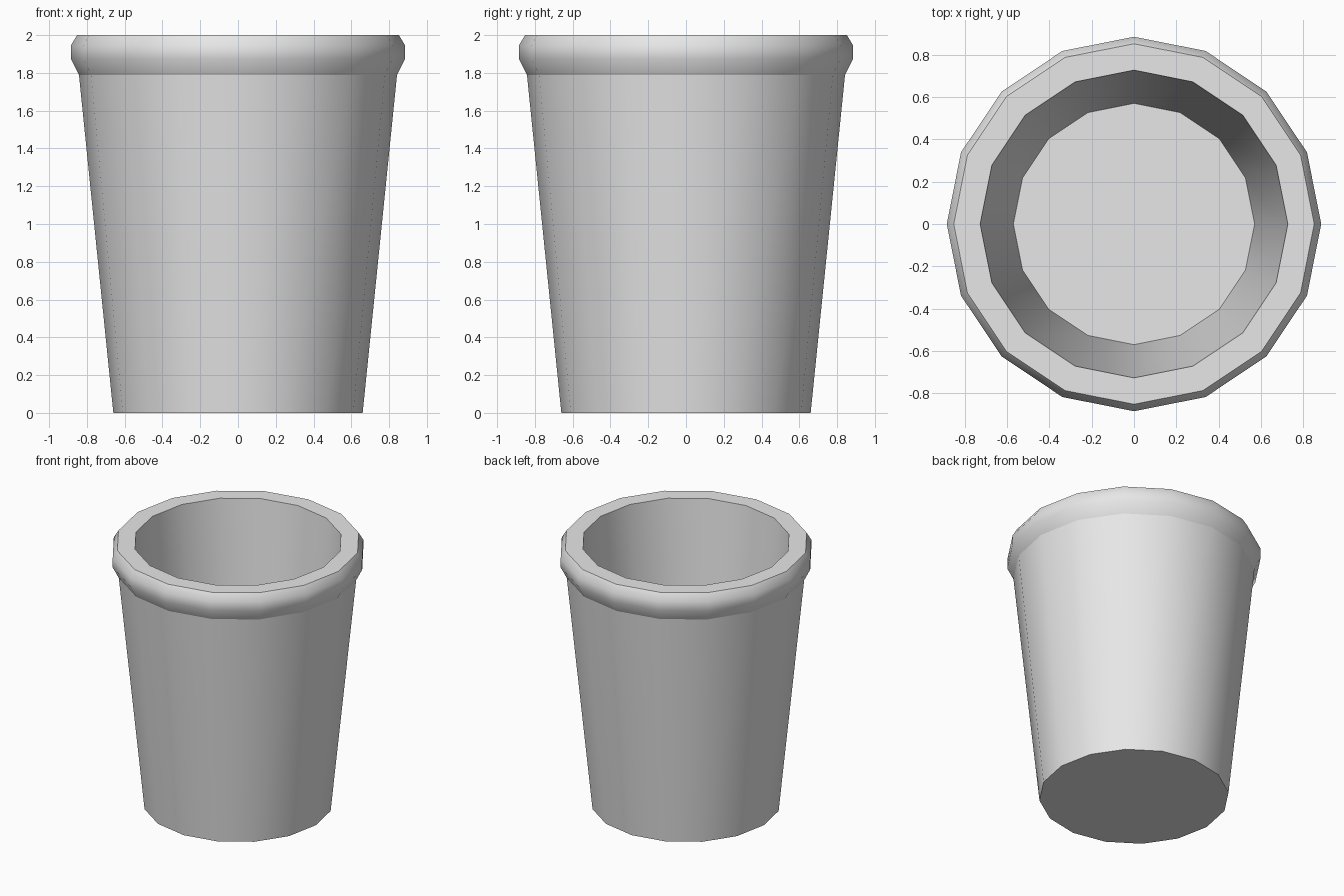
import bpy
import bmesh
from math import cos, sin, tau, radians

default_cube = bpy.data.objects.get("Cube")
if default_cube:
    bpy.data.objects.remove(default_cube, do_unlink=True)

SIDES = 16

grey = bpy.data.materials.new("light_grey")
grey.use_nodes = True
colour = (0.8, 0.8, 0.8, 1)
grey.diffuse_color = colour
grey.node_tree.nodes["Principled BSDF"].inputs["Base Color"].default_value = colour

# Radius and height, from the base up over the rim and down to the inner floor
profile = [(0.66, 0), (0.842, 1.79), (0.885, 1.875), (0.885, 1.945),
           (0.852, 2), (0.727, 2), (0.57, 0.12)]
CREASES = (0, 1, 4, 5, 6)

bm = bmesh.new()
rings = [[bm.verts.new((r * cos(tau * i / SIDES), r * sin(tau * i / SIDES), z))
          for i in range(SIDES)] for r, z in profile]

# Walls and rim
for low, high in zip(rings, rings[1:]):
    for i in range(SIDES):
        j = (i + 1) % SIDES
        bm.faces.new((low[i], low[j], high[j], high[i]))

# Underside and inner floor
bm.faces.new(rings[0][::-1])
bm.faces.new(rings[-1])
bm.normal_update()

# Hard creases around the rim and the floors
for k in CREASES:
    for i in range(SIDES):
        bm.edges.get((rings[k][i], rings[k][(i + 1) % SIDES])).smooth = False

mesh = bpy.data.meshes.new("cup")
bm.to_mesh(mesh)
bm.free()
mesh.materials.append(grey)
cup = bpy.data.objects.new("cup", mesh)
bpy.context.collection.objects.link(cup)

bpy.ops.object.select_all(action="DESELECT")
cup.select_set(True)
bpy.context.view_layer.objects.active = cup
bpy.ops.object.shade_smooth_by_angle(angle=radians(40))
